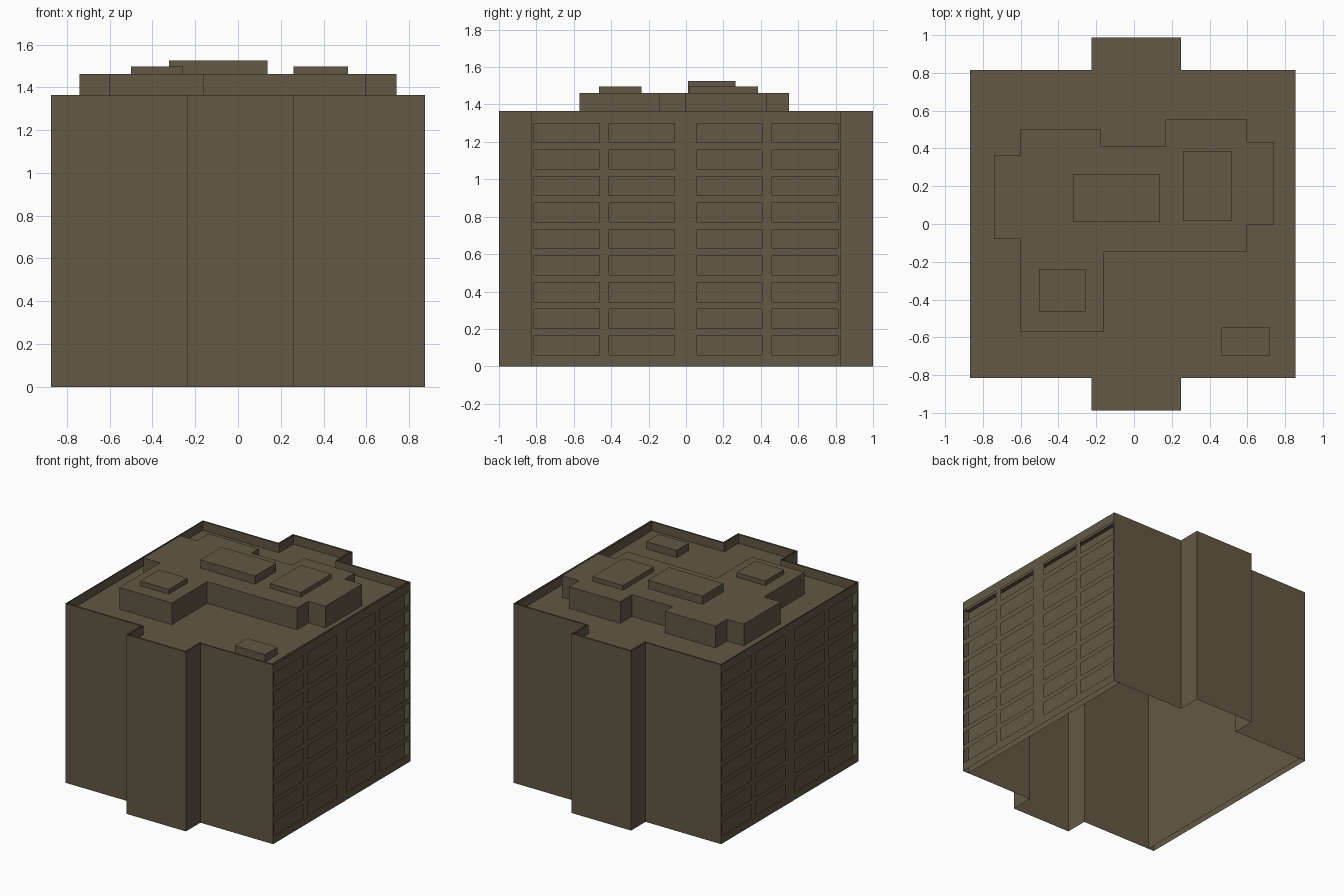
import bpy, bmesh

if "Cube" in bpy.data.objects:
    bpy.data.objects.remove(bpy.data.objects["Cube"])

mat = bpy.data.materials.new("brown_concrete")
mat.diffuse_color = (0.122, 0.099, 0.060, 1)
mat.use_nodes = True
mat.node_tree.nodes["Principled BSDF"].inputs["Base Color"].default_value = mat.diffuse_color

WALL_TOP, ROOF_Z = 1.365, 1.297


def finish(name, bm, merge=True):
    if merge:
        bmesh.ops.remove_doubles(bm, verts=bm.verts, dist=1e-5)
    me = bpy.data.meshes.new(name)
    bm.to_mesh(me)
    bm.free()
    me.materials.append(mat)
    ob = bpy.data.objects.new(name, me)
    bpy.context.collection.objects.link(ob)
    return ob


def quad(bm, pts, flip=False):
    f = bm.faces.new([bm.verts.new(p) for p in pts])
    if flip:
        f.normal_flip()


def sides(bm, outline, z0, z1, flip=False, skip=()):
    """Upright walls along a counter-clockwise outline."""
    for i, (a, b) in enumerate(zip(outline, outline[1:] + outline[:1])):
        if i not in skip:
            quad(bm, [(*a, z0), (*b, z0), (*b, z1), (*a, z1)], flip)


def prism(name, outline, z0, z1):
    bm = bmesh.new()
    sides(bm, outline, z0, z1)
    quad(bm, [(*p, z1) for p in outline])
    return finish(name, bm)


def rect(x0, x1, y0, y1):
    return [(x0, y0), (x1, y0), (x1, y1), (x0, y1)]


def plan(x0, x1, bx0, bx1, y, by):
    """Block with one projecting bay at the front and one at the back."""
    return [(x0, -y), (bx0, -y), (bx0, -by), (bx1, -by), (bx1, -y), (x1, -y),
            (x1, y), (bx1, y), (bx1, by), (bx0, by), (bx0, y), (x0, y)]


# Outer walls: thin shell, the two window sides are built separately
bm = bmesh.new()
sides(bm, plan(-0.875, 0.875, -0.238, 0.262, 0.826, 1.0), 0, WALL_TOP, skip=(5, 11))
finish("end_walls", bm)

# Roof deck with inner parapet faces
deck = plan(-0.867, 0.856, -0.224, 0.25, 0.815, 0.987)
bm = bmesh.new()
quad(bm, [(*p, ROOF_Z) for p in deck])
sides(bm, deck, ROOF_Z, WALL_TOP, flip=True)
finish("roof_deck", bm)

# Window sides: pierced sheet with a recessed wall behind it
cols = [(-0.813, -0.463), (-0.412, -0.062), (0.059, 0.406), (0.46, 0.813)]
rows = [(0.061 + 0.1421 * i, 0.165 + 0.1415 * i) for i in range(9)]
ys = [-0.826] + [v for c in cols for v in c] + [0.826]
zs = [0] + [v for r in rows for v in r] + [WALL_TOP]
for label, s in (("right", 1), ("left", -1)):
    bm = bmesh.new()
    for j in range(len(zs) - 1):
        for i in range(len(ys) - 1):
            if i % 2 and j % 2:
                continue                      # window opening
            x = 0.874 * s
            quad(bm, [(x, ys[i], zs[j]), (x, ys[i + 1], zs[j]),
                      (x, ys[i + 1], zs[j + 1]), (x, ys[i], zs[j + 1])], s < 0)
    finish(label + "_window_wall", bm)
    bm = bmesh.new()
    x = 0.825 * s
    quad(bm, [(x, -0.826, 0), (x, 0.826, 0), (x, 0.826, ROOF_Z), (x, -0.826, ROOF_Z)], s < 0)
    finish(label + "_recessed_wall", bm)

# Stepped roof storey
storey = [(-0.6, -0.57), (-0.158, -0.57), (-0.158, -0.145), (0.597, -0.145),
          (0.597, -0.006), (0.74, -0.006), (0.74, 0.433), (0.597, 0.433),
          (0.597, 0.552), (0.167, 0.552), (0.167, 0.411), (-0.174, 0.411),
          (-0.174, 0.501), (-0.6, 0.501), (-0.6, 0.363), (-0.741, 0.363),
          (-0.741, -0.08), (-0.6, -0.08)]
prism("roof_storey", storey, ROOF_Z, 1.462)

# Rooftop plant boxes and hatch
prism("plant_box_centre", rect(-0.322, 0.137, 0.01, 0.264), 1.462, 1.525)
prism("plant_box_right", rect(0.26, 0.515, 0.016, 0.386), 1.462, 1.497)
prism("plant_box_left", rect(-0.501, -0.258, -0.464, -0.238), 1.462, 1.497)
prism("roof_hatch", rect(0.463, 0.718, -0.698, -0.549), ROOF_Z, 1.352)
